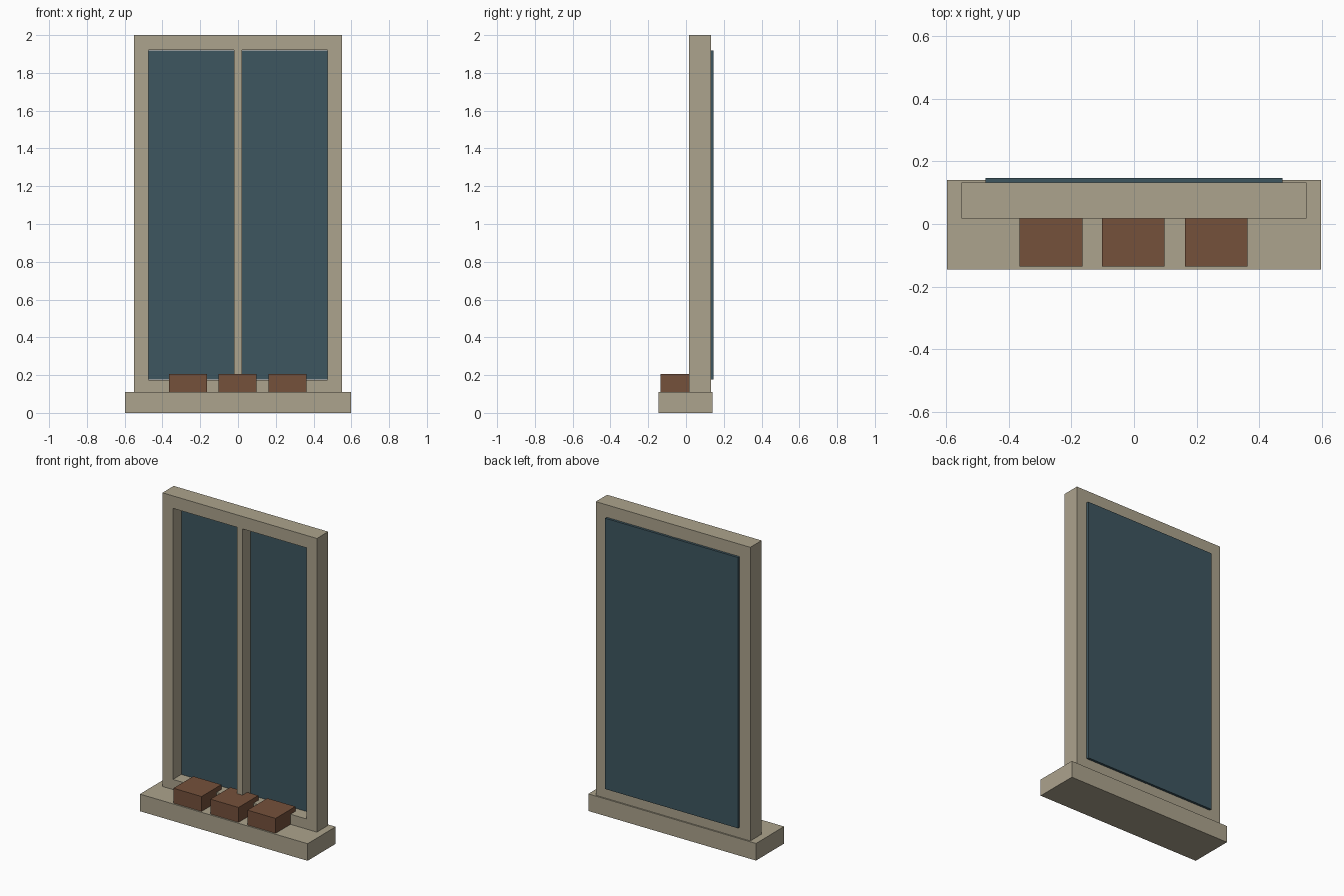
import bpy
import bmesh
from mathutils import Vector

cube = bpy.data.objects.get("Cube")
if cube:
    bpy.data.objects.remove(cube, do_unlink=True)


def make_material(name, rgb):
    mat = bpy.data.materials.new(name)
    mat.use_nodes = True
    color = (*rgb, 1.0)
    mat.diffuse_color = color
    bsdf = next(n for n in mat.node_tree.nodes if n.type == 'BSDF_PRINCIPLED')
    bsdf.inputs["Base Color"].default_value = color
    return mat


stone = make_material("beige_stone", (0.413, 0.366, 0.266))
glass = make_material("dark_blue_glass", (0.047, 0.093, 0.117))
clay = make_material("brown_clay", (0.178, 0.082, 0.044))


def finish(name, bm, mat):
    bmesh.ops.recalc_face_normals(bm, faces=bm.faces)
    mesh = bpy.data.meshes.new(name)
    bm.to_mesh(mesh)
    bm.free()
    mesh.materials.append(mat)
    obj = bpy.data.objects.new(name, mesh)
    bpy.context.collection.objects.link(obj)
    return obj


def box(name, low, high, mat):
    low, high = Vector(low), Vector(high)
    bm = bmesh.new()
    bmesh.ops.create_cube(bm, size=1)
    bmesh.ops.scale(bm, vec=high - low, verts=bm.verts)
    bmesh.ops.translate(bm, vec=(low + high) / 2, verts=bm.verts)
    return finish(name, bm, mat)


# Window frame: a flat lattice with two openings, extruded in depth
def window_frame(xs, zs, front, back):
    bm = bmesh.new()
    grid = [[bm.verts.new((x, front, z)) for z in zs] for x in xs]
    for i in range(len(xs) - 1):
        for j in range(len(zs) - 1):
            if i % 2 and j % 2:
                continue  # pane opening
            bm.faces.new((grid[i][j], grid[i + 1][j],
                          grid[i + 1][j + 1], grid[i][j + 1]))
    result = bmesh.ops.extrude_face_region(bm, geom=bm.faces[:],
                                           use_keep_orig=True)
    moved = [g for g in result["geom"] if isinstance(g, bmesh.types.BMVert)]
    bmesh.ops.translate(bm, vec=(0, back - front, 0), verts=moved)
    return finish("window_frame", bm, stone)


SILL_TOP = 0.11
window_frame((-0.55, -0.475, -0.02, 0.02, 0.475, 0.55),
             (SILL_TOP, 0.175, 1.92, 2.0), 0.017, 0.132)

# Sill
box("sill", (-0.597, -0.145, 0), (0.597, 0.141, SILL_TOP), stone)

# Glass sheet, standing slightly proud of the back of the frame
box("glass_pane", (-0.473, 0.1, 0.176), (0.473, 0.146, 1.919), glass)

# Planter blocks on the sill
for name, x in (("right", -0.265), ("middle", -0.002), ("left", 0.262)):
    box(name + "_planter", (x - 0.1, -0.135, SILL_TOP),
        (x + 0.1, 0.066, 0.206), clay)
